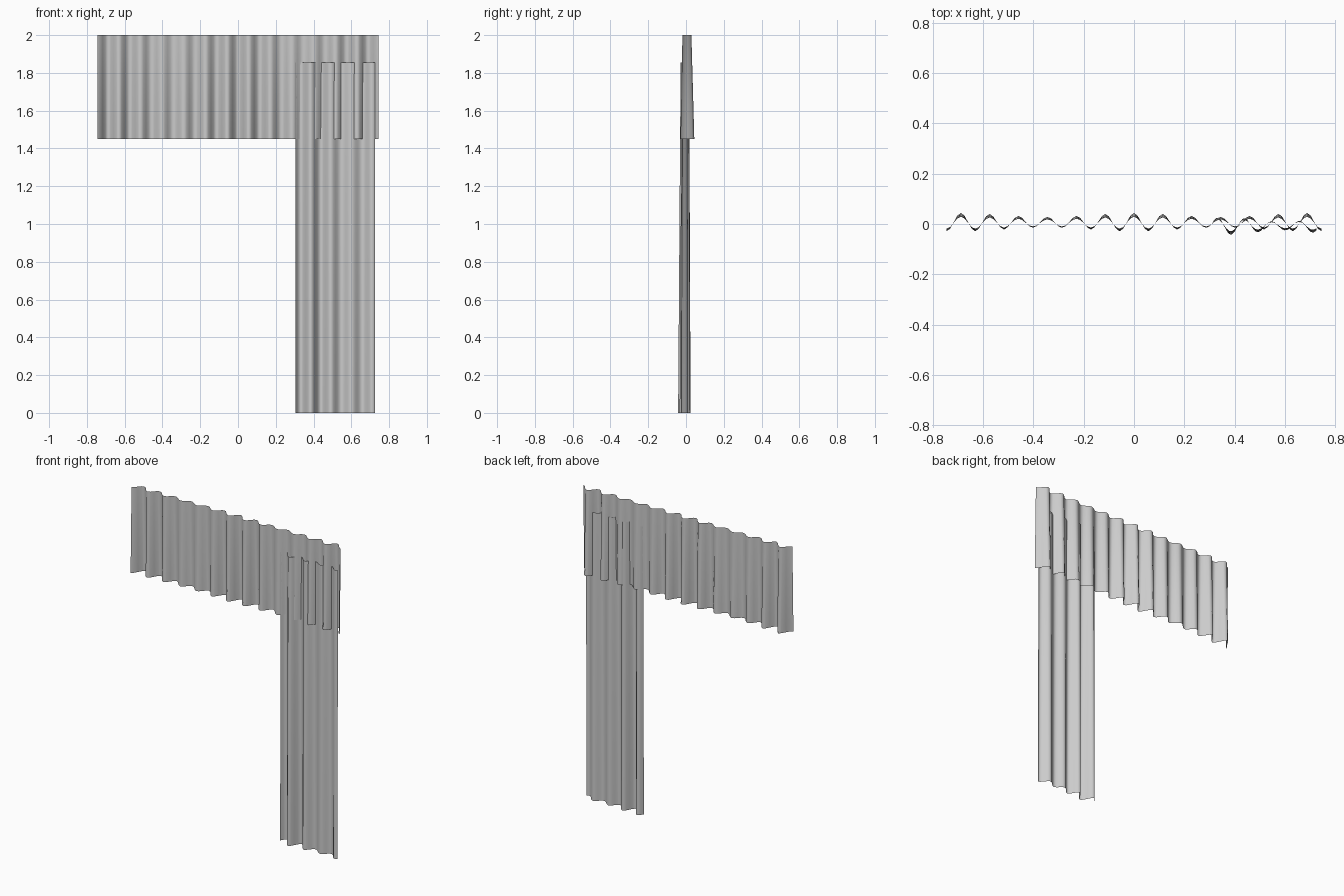
import bpy, bmesh, math

if "Cube" in bpy.data.objects:
    bpy.data.objects.remove(bpy.data.objects["Cube"])


def pleated_cloth(name, x0, x1, z0, z1, cols, rows, depth, top_scale):
    """Single wavy sheet; folds get shallower towards the top."""
    bm = bmesh.new()
    grid = []
    for j in range(rows + 1):
        t = j / rows
        scale = 1 + (top_scale - 1) * t
        row = []
        for i in range(cols + 1):
            x = x0 + (x1 - x0) * i / cols
            row.append(bm.verts.new((x, depth(x) * scale, z0 + (z1 - z0) * t)))
        grid.append(row)
    for j in range(rows):
        for i in range(cols):
            bm.faces.new((grid[j][i], grid[j][i + 1], grid[j + 1][i + 1], grid[j + 1][i]))
    mesh = bpy.data.meshes.new(name)
    bm.to_mesh(mesh)
    bm.free()
    for p in mesh.polygons:
        p.use_smooth = True
    ob = bpy.data.objects.new(name, mesh)
    bpy.context.collection.objects.link(ob)
    return ob


def valance_depth(x):
    amp = 0.029 + 0.008 * math.cos(math.tau * x / 0.69)
    return 0.007 + amp * math.cos(math.tau * x * 13 / 1.49)


def panel_depth(x):
    amp = 0.026 + 0.009 * math.cos(math.tau * (x - 0.37) / 0.45)
    return -0.008 + amp * math.cos(math.tau * (x - 0.331) / 0.108)


# Short valance across the top
pleated_cloth("valance", -0.745, 0.745, 1.45, 2.0, 104, 10, valance_depth, 0.65)

# Long hanging side panel, tucked through the valance
pleated_cloth("side_curtain", 0.305, 0.725, 0.0, 1.855, 40, 16, panel_depth, 0.68)
